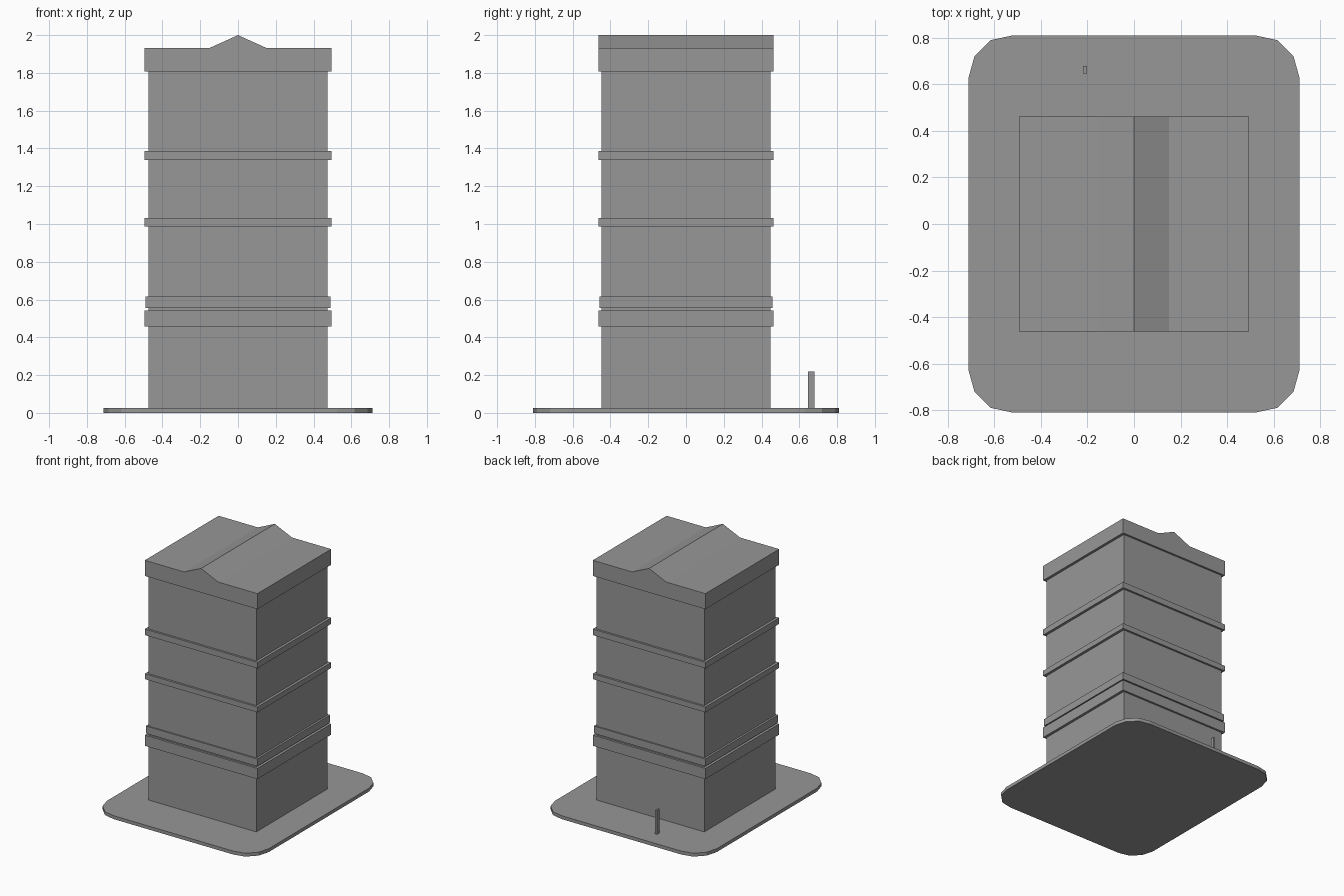
import bpy
import bmesh
from mathutils import Vector

cube = bpy.data.objects.get("Cube")
if cube:
    bpy.data.objects.remove(cube, do_unlink=True)

# Single concrete colour
GREY = (0.31, 0.31, 0.31, 1)
concrete = bpy.data.materials.new("concrete_grey")
concrete.use_nodes = True
concrete.diffuse_color = GREY
concrete.node_tree.nodes["Principled BSDF"].inputs["Base Color"].default_value = GREY


def prism(name, points, along):
    """Extrude a closed outline of 3D points along a vector."""
    bm = bmesh.new()
    face = bm.faces.new([bm.verts.new(p) for p in points])
    new = bmesh.ops.extrude_face_region(bm, geom=[face])["geom"]
    moved = [v for v in new if isinstance(v, bmesh.types.BMVert)]
    bmesh.ops.translate(bm, verts=moved, vec=Vector(along))
    bmesh.ops.recalc_face_normals(bm, faces=bm.faces)
    mesh = bpy.data.meshes.new(name)
    bm.to_mesh(mesh)
    bm.free()
    mesh.materials.append(concrete)
    obj = bpy.data.objects.new(name, mesh)
    bpy.context.collection.objects.link(obj)
    return obj


def block(name, half_x, half_y, z0, z1, cx=0, cy=0):
    """Upright box between two heights."""
    signs = [(-1, -1), (1, -1), (1, 1), (-1, 1)]
    outline = [(cx + sx * half_x, cy + sy * half_y, z0) for sx, sy in signs]
    return prism(name, outline, (0, 0, z1 - z0))


# Ground slab with faceted round corners, one corner mirrored to all four
corner = [(0.711, 0.63), (0.686, 0.72), (0.617, 0.79), (0.525, 0.81)]
half = corner + [(-x, y) for x, y in reversed(corner)]
outline = half + [(-x, -y) for x, y in half]
prism("ground_slab", [(x, y, 0) for x, y in outline], (0, 0, 0.027))

# Tower walls
block("tower_walls", 0.474, 0.447, 0.027, 1.87)

# Projecting bands around the walls
bands = {
    "lower_band": (0.495, 0.463, 0.458, 0.543),
    "sill_band": (0.49, 0.458, 0.556, 0.615),
    "middle_band": (0.495, 0.463, 0.988, 1.031),
    "upper_band": (0.495, 0.463, 1.338, 1.386),
}
for name, size in bands.items():
    block(name, *size)

# Roof cap with a low central ridge running front to back
side = [(0.495, 1.808), (0.495, 1.932), (0.15, 1.932)]
profile = side + [(0, 2)] + [(-x, z) for x, z in reversed(side)]
prism("roof_cap", [(x, -0.463, z) for x, z in profile], (0, 0.926, 0))

# Small post behind the tower
block("rear_post", 0.008, 0.016, 0.027, 0.218, cx=-0.211, cy=0.663)
